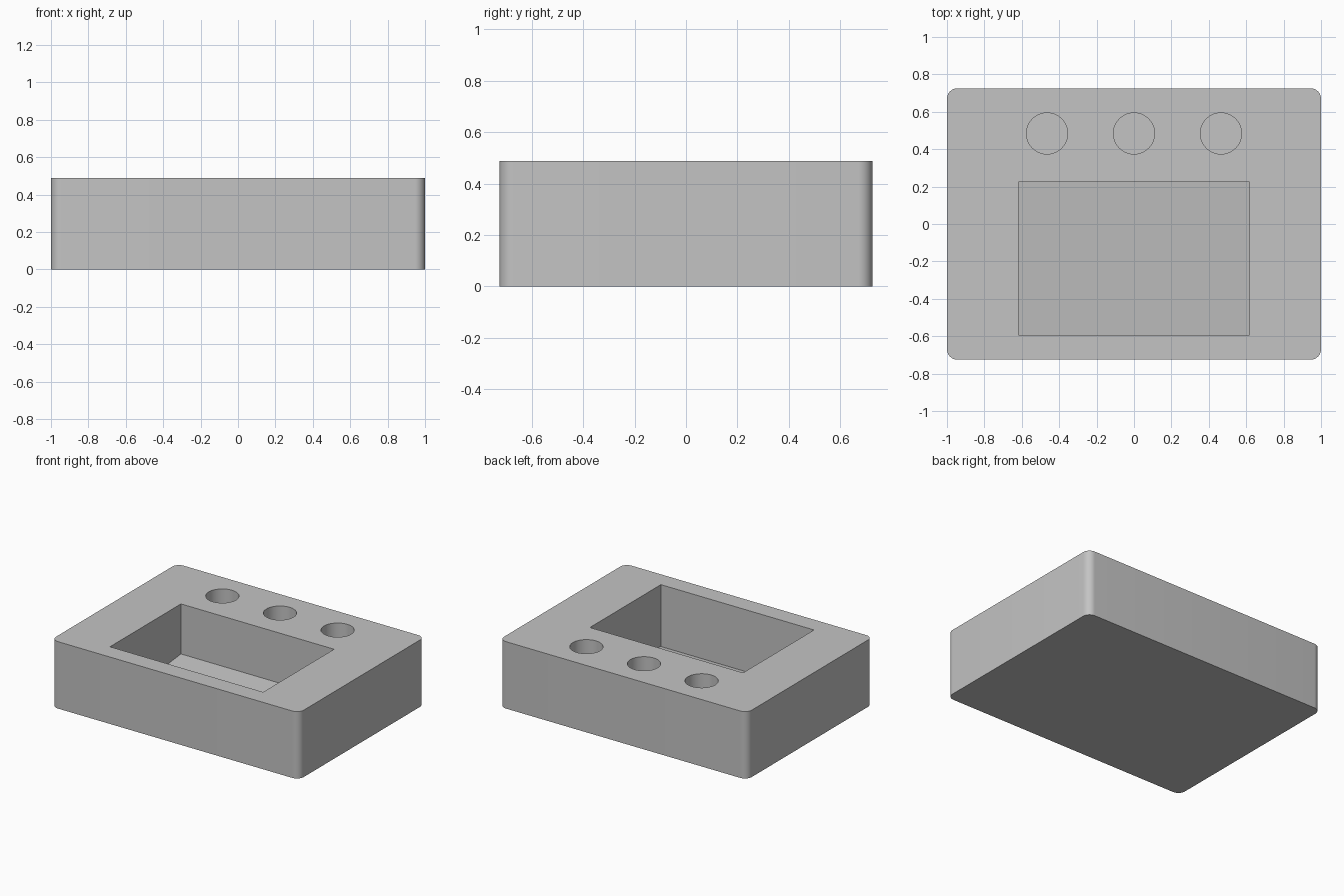
import bpy
import bmesh
from math import radians

default = bpy.data.objects.get("Cube")
if default:
    bpy.data.objects.remove(default)

W, D, H = 2.0, 1.45, 0.488        # overall size of the block
CORNER = 0.055                    # rounding of the upright edges

grey = bpy.data.materials.new("plain_grey")
grey.use_nodes = True
colour = (0.55, 0.55, 0.55, 1)
grey.diffuse_color = colour
grey.node_tree.nodes["Principled BSDF"].inputs["Base Color"].default_value = colour


def add_object(name, bm):
    mesh = bpy.data.meshes.new(name)
    bm.to_mesh(mesh)
    bm.free()
    mesh.materials.append(grey)
    obj = bpy.data.objects.new(name, mesh)
    bpy.context.collection.objects.link(obj)
    return obj


def box(x0, x1, y0, y1, z0, z1):
    bm = bmesh.new()
    bmesh.ops.create_cube(bm, size=1)
    for v in bm.verts:
        v.co.x = x1 if v.co.x > 0 else x0
        v.co.y = y1 if v.co.y > 0 else y0
        v.co.z = z1 if v.co.z > 0 else z0
    return bm


def carve(target, cutter):
    mod = target.modifiers.new("carve", "BOOLEAN")
    mod.operation = "DIFFERENCE"
    mod.solver = "EXACT"
    mod.object = cutter
    cutter.hide_render = True
    bpy.context.view_layer.objects.active = target
    bpy.ops.object.modifier_apply(modifier=mod.name)
    bpy.data.objects.remove(cutter)


# Block with rounded upright edges
bm = box(-W / 2, W / 2, -D / 2, D / 2, 0, H)
upright = [e for e in bm.edges if abs(e.verts[0].co.z - e.verts[1].co.z) > H / 2]
bmesh.ops.bevel(bm, geom=upright, offset=CORNER, segments=10, profile=0.5, affect="EDGES")
body = add_object("housing_block", bm)

# Large rectangular pocket whose floor slopes down towards the front
bm = box(-0.618, 0.618, -0.593, 0.225, 0.037, H + 0.1)
for v in bm.verts:
    if v.co.z < H and v.co.y > 0:
        v.co.z = 0.123
carve(body, add_object("pocket_cutter", bm))

# Row of three round holes along the back
for x in (-0.465, 0, 0.465):
    bm = bmesh.new()
    bmesh.ops.create_cone(bm, cap_ends=True, segments=64, radius1=0.11, radius2=0.11, depth=0.6)
    bmesh.ops.translate(bm, vec=(x, 0.484, 0.12 + 0.3), verts=bm.verts)
    carve(body, add_object("hole_cutter", bm))

# Smooth curved walls, sharp rims
for o in bpy.context.selected_objects:
    o.select_set(False)
body.select_set(True)
bpy.context.view_layer.objects.active = body
bpy.ops.object.shade_smooth_by_angle(angle=radians(30))
